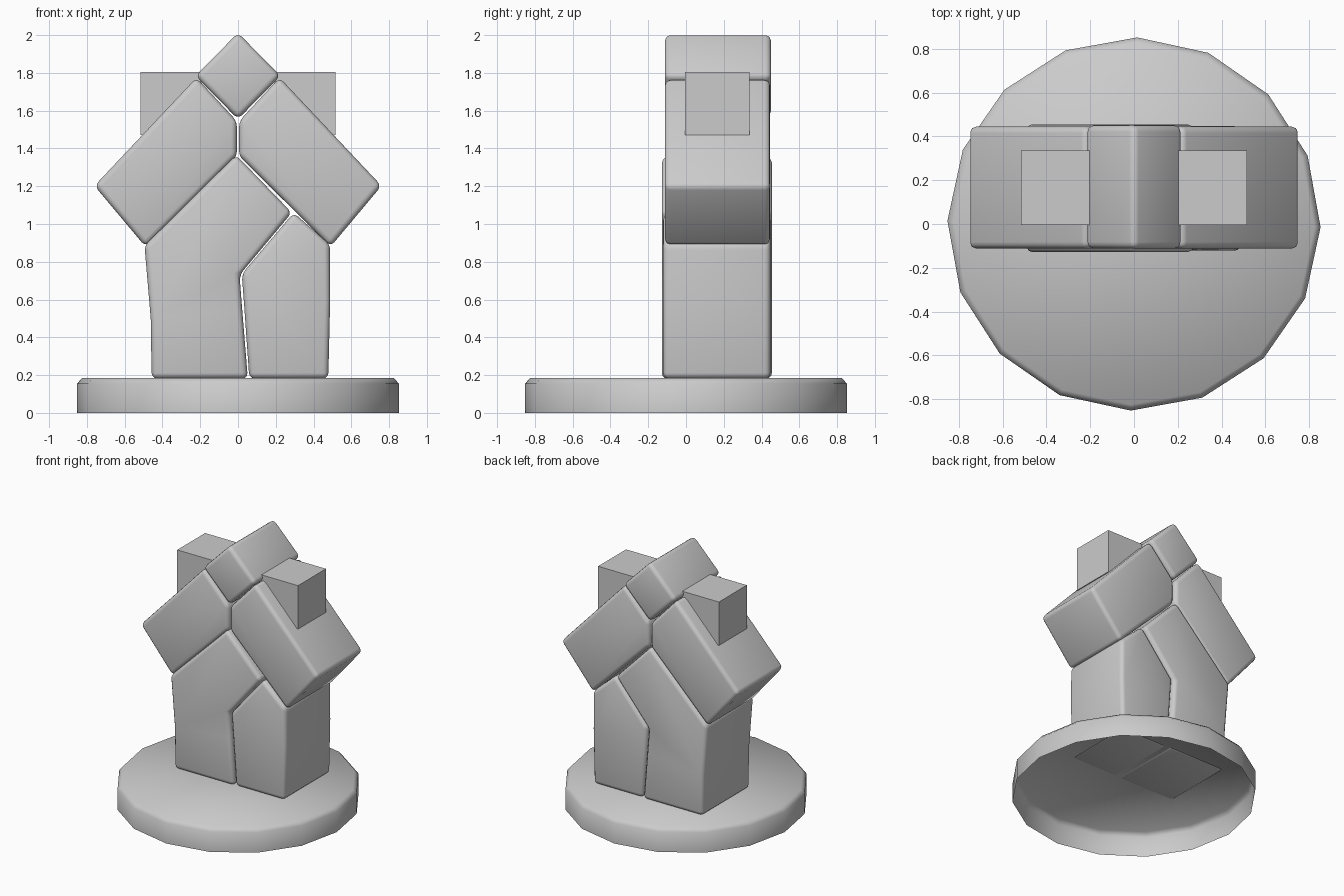
import bpy
import bmesh
import math

if "Cube" in bpy.data.objects:
    bpy.data.objects.remove(bpy.data.objects["Cube"])


def finish(name, bm, smooth=True):
    bmesh.ops.recalc_face_normals(bm, faces=bm.faces)
    me = bpy.data.meshes.new(name)
    bm.to_mesh(me)
    bm.free()
    for p in me.polygons:
        p.use_smooth = smooth
    ob = bpy.data.objects.new(name, me)
    bpy.context.collection.objects.link(ob)
    return ob


def stone(name, profile, y0, y1, bevel=0.03):
    """Extrude an (x, z) profile along y and round its edges."""
    bm = bmesh.new()
    face = bm.faces.new([bm.verts.new((x, y0, z)) for x, z in profile])
    ext = bmesh.ops.extrude_face_region(bm, geom=[face])
    for v in ext["geom"]:
        if isinstance(v, bmesh.types.BMVert):
            v.co.y = y1
    ob = finish(name, bm, smooth=bevel > 0)
    if bevel:
        mod = ob.modifiers.new("rounding", "BEVEL")
        mod.width = bevel
        mod.segments = 3
        mod.limit_method = "ANGLE"
        mod.angle_limit = math.radians(25)
    return ob


# round base: 16-sided shell, open underneath, chamfered top rim
bm = bmesh.new()
rings = []
for r, z in [(0.852, 0), (0.852, 0.155), (0.825, 0.185)]:
    rings.append([bm.verts.new((r * math.cos(a), r * math.sin(a), z))
                  for a in (math.radians(22.5 * i - 1) for i in range(16))])
for lo, hi in zip(rings, rings[1:]):
    for i in range(16):
        j = (i + 1) % 16
        bm.faces.new((lo[i], lo[j], hi[j], hi[i]))
bm.faces.new(rings[-1])
finish("base", bm)

# two lower stones that interlock along a bent joint
stone("lower_stone_left",
      [(-0.457, 0.182), (0.052, 0.182), (0.022, 0.55), (0.008, 0.73),
       (0.285, 1.06), (-0.01, 1.365), (-0.495, 0.885), (-0.462, 0.5)],
      -0.128, 0.455)
stone("lower_stone_right",
      [(0.06, 0.182), (0.478, 0.182), (0.488, 0.6), (0.487, 0.89),
       (0.295, 1.06), (0.02, 0.735), (0.034, 0.55)],
      -0.122, 0.447)

# slanted arms and the small cubes set into them, mirrored left and right
for side, s in (("left", -1), ("right", 1)):
    stone("upper_stone_" + side,
          [(s * x, z) for x, z in [(0.006, 1.36), (0.006, 1.545),
                                   (0.22, 1.775), (0.76, 1.202),
                                   (0.49, 0.88)]],
          -0.112, 0.445)
    stone("cube_" + side,
          [(s * x, z) for x, z in [(0.19, 1.47), (0.515, 1.47),
                                   (0.515, 1.805), (0.19, 1.805)]],
          -0.005, 0.335, bevel=0)

# diamond shaped cap stone
stone("cap_stone", [(0, 2.012), (0.225, 1.784), (0, 1.555), (-0.225, 1.784)],
      -0.112, 0.45)
